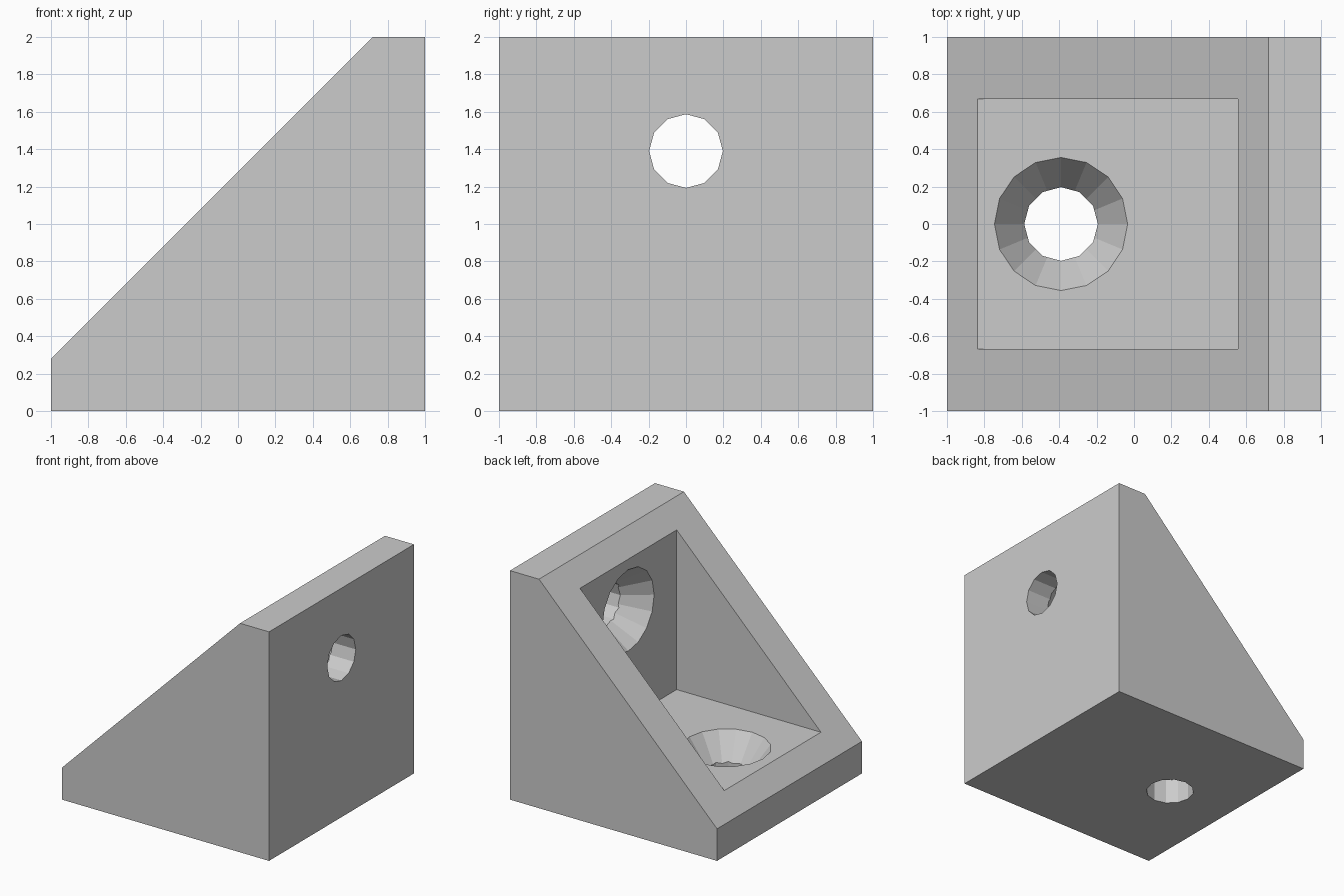
import bpy
import bmesh
from mathutils import Matrix, Vector
from math import radians

cube = bpy.data.objects.get("Cube")
if cube:
    bpy.data.objects.remove(cube, do_unlink=True)

WALL = 0.443          # thickness of the base and the upright plate
HALF_INNER = 0.667    # half width of the pocket
HOLE = 0.39           # hole centre: height on the plate, -x on the base

grey = bpy.data.materials.new("plain grey")
grey.use_nodes = True
colour = (0.6, 0.6, 0.6, 1)
grey.diffuse_color = colour
grey.node_tree.nodes["Principled BSDF"].inputs["Base Color"].default_value = colour


def make_object(name, bm):
    bmesh.ops.recalc_face_normals(bm, faces=bm.faces)
    mesh = bpy.data.meshes.new(name)
    bm.to_mesh(mesh)
    bm.free()
    mesh.materials.append(grey)
    obj = bpy.data.objects.new(name, mesh)
    bpy.context.collection.objects.link(obj)
    return obj


def prism(name, profile, half_width):
    """Extrude an x-z profile along y."""
    bm = bmesh.new()
    face = bm.faces.new([bm.verts.new((x, -half_width, z)) for x, z in profile])
    ext = bmesh.ops.extrude_face_region(bm, geom=[face])
    verts = [g for g in ext["geom"] if isinstance(g, bmesh.types.BMVert)]
    bmesh.ops.translate(bm, verts=verts, vec=(0, 2 * half_width, 0))
    return make_object(name, bm)


def frustum(name, sides, r_low, r_high, low, high, placement):
    """Tapered cutter along local z, then moved into place."""
    bm = bmesh.new()
    middle = Matrix.Translation((0, 0, (low + high) / 2))
    turn = Matrix.Rotation(radians(90), 4, "Z")
    bmesh.ops.create_cone(bm, cap_ends=True, segments=sides, radius1=r_low,
                          radius2=r_high, depth=high - low,
                          matrix=placement @ middle @ turn)
    return make_object(name, bm)


def cut(target, cutter):
    cutter.hide_render = True
    mod = target.modifiers.new("cut", "BOOLEAN")
    mod.operation = "DIFFERENCE"
    mod.solver = "EXACT"
    mod.object = cutter
    bpy.context.view_layer.objects.active = target
    bpy.ops.object.modifier_apply(modifier=mod.name)
    bpy.data.objects.remove(cutter, do_unlink=True)


# Solid wedge with blunt ends
bracket = prism("corner_bracket",
                [(-1, 0), (1, 0), (1, 2), (0.72, 2), (-1, 0.28)], 1)

# Pocket between the two plates and the side cheeks
inner = 1 - WALL
cut(bracket, prism("pocket_cutter",
                   [(-inner - 0.5, WALL), (inner, WALL), (inner, 2.06)], HALF_INNER))

# Countersunk screw holes: one down through the base, one through the upright
base_hole = Matrix.Translation((-HOLE, 0, 0))
plate_hole = (Matrix.Translation(Vector((1, 0, 1 + HOLE)))
              @ Matrix.Rotation(radians(-90), 4, "Y"))
for name, place in (("base", base_hole), ("plate", plate_hole)):
    cut(bracket, frustum(name + "_shaft", 12, 0.197, 0.197, -0.1, WALL + 0.02, place))
    cut(bracket, frustum(name + "_countersink", 16, 0.19, 0.378,
                         WALL - 0.225, WALL + 0.03, place))
